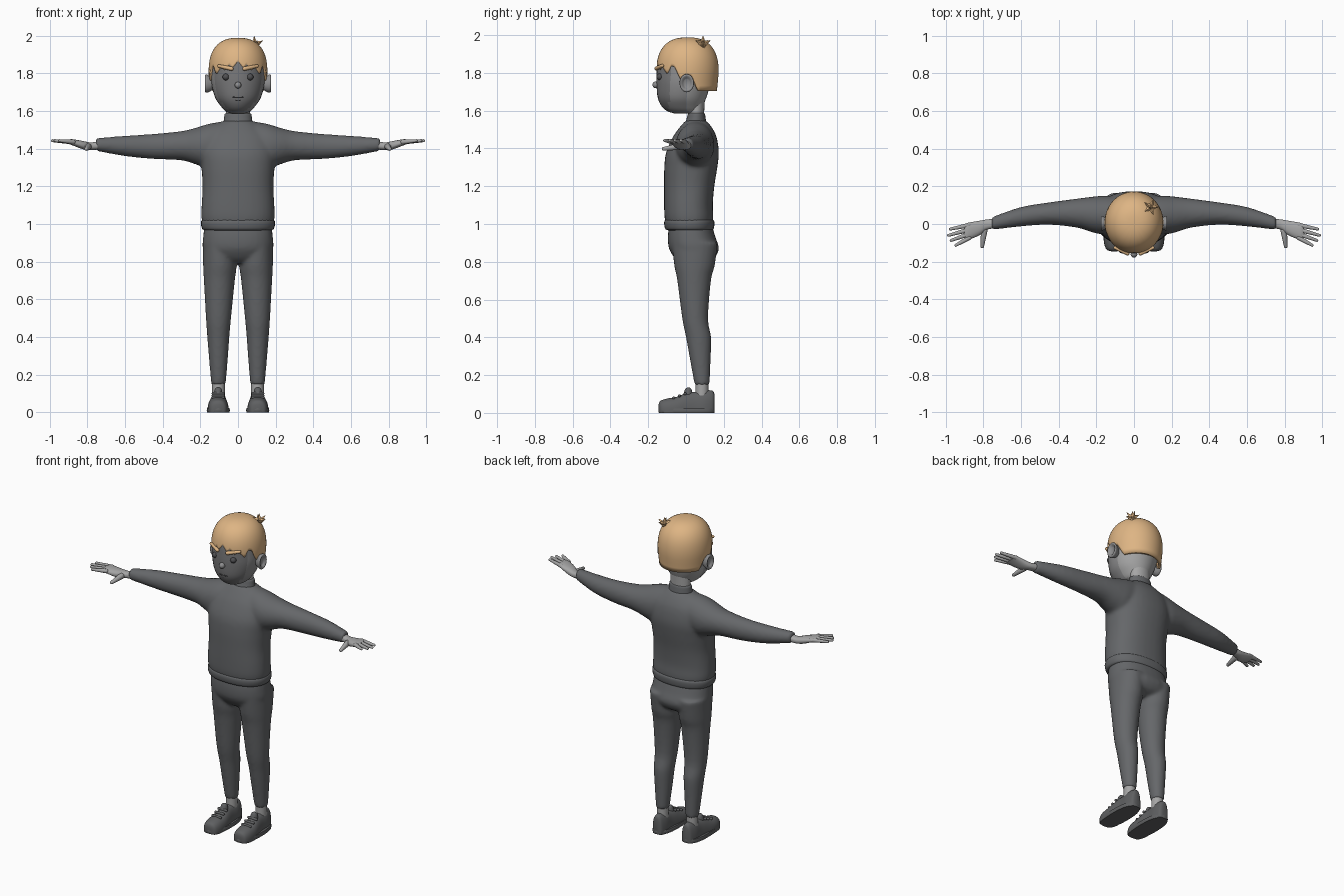
import bpy, bmesh, math
from mathutils import Vector, Matrix

cube = bpy.data.objects.get("Cube")
if cube:
    bpy.data.objects.remove(cube, do_unlink=True)


def material(name, r, g, b):
    m = bpy.data.materials.new(name)
    m.use_nodes = True
    m.diffuse_color = (r, g, b, 1)
    m.node_tree.nodes["Principled BSDF"].inputs["Base Color"].default_value = (r, g, b, 1)
    return m


CLOTH = material("charcoal cloth", .13, .135, .142)
SHOE = material("dark shoe grey", .115, .118, .122)
SKIN = material("light grey skin", .38, .38, .38)
CHEEK = material("mid grey skin", .27, .27, .275)
FACE = material("face grey", .19, .19, .195)
HAIR = material("sandy hair", .73, .46, .23)
EYE = material("eye grey", .08, .08, .085)


def refine(rows, steps=4):
    """Catmull-Rom interpolation of section rows."""
    out = []
    for i in range(len(rows) - 1):
        quad = [rows[max(i - 1, 0)], rows[i], rows[i + 1], rows[min(i + 2, len(rows) - 1)]]
        for k in range(steps):
            t = k / steps
            out.append([(2 * b + (c - a) * t + (2 * a - 5 * b + 4 * c - d) * t * t
                         + (3 * b - a - 3 * c + d) * t ** 3) / 2 for a, b, c, d in zip(*quad)])
    return out + [list(rows[-1])]


def loft(bm, rows, axis="z", power=2.0, n=36, flip=1):
    """Skin rounded sections given as (station, u0, u1, v0, v1)."""
    rings = []
    for s, u0, u1, v0, v1 in refine(rows):
        ring = []
        for k in range(n):
            c, w = math.cos(math.tau * k / n), math.sin(math.tau * k / n)
            u = (u0 + u1) / 2 + (u1 - u0) / 2 * math.copysign(abs(c) ** (2 / power), c)
            v = (v0 + v1) / 2 + (v1 - v0) / 2 * math.copysign(abs(w) ** (2 / power), w)
            x, y, z = {"z": (v, u, s), "x": (s, u, v), "y": (u, s, v)}[axis]
            ring.append(bm.verts.new((x * flip, y, max(z, 0))))
        rings.append(ring)
    for a, b in zip(rings, rings[1:]):
        for k in range(n):
            bm.faces.new((a[k], a[k - 1], b[k - 1], b[k]))
    bm.faces.new(rings[0])
    bm.faces.new(rings[-1])


def capsule(bm, a, b, ra, rb=None):
    a, b = Vector(a), Vector(b)
    rb = rb or ra
    d = b - a
    rot = d.to_track_quat("Z", "Y") if d.length > 0 else Matrix.Identity(3)
    for v in bmesh.ops.create_uvsphere(bm, u_segments=14, v_segments=10, radius=1)["verts"]:
        top = v.co.z > .01
        v.co = (b if top else a) + rot @ (v.co * (rb if top else ra))


def finish(bm, name, mat, mirror=False, voxel=0, smooth=4, angle=50):
    bmesh.ops.recalc_face_normals(bm, faces=bm.faces[:])
    me = bpy.data.meshes.new(name)
    bm.to_mesh(me)
    bm.free()
    me.materials.append(mat)
    ob = bpy.data.objects.new(name, me)
    bpy.context.collection.objects.link(ob)
    bpy.ops.object.select_all(action="DESELECT")
    ob.select_set(True)
    bpy.context.view_layer.objects.active = ob
    if voxel:
        m = ob.modifiers.new("blend", "REMESH")
        m.mode, m.voxel_size, m.use_smooth_shade = "VOXEL", voxel, True
        m = ob.modifiers.new("soften", "SMOOTH")
        m.factor, m.iterations = .5, smooth
    elif angle:
        bpy.ops.object.shade_smooth_by_angle(angle=math.radians(angle))
    if mirror:
        ob.modifiers.new("mirror", "MIRROR")
    return ob


def lofted(name, rows, mat, axis="z", power=2.0, mirror=False):
    bm = bmesh.new()
    loft(bm, rows, axis, power)
    return finish(bm, name, mat, mirror)


def wide(rows):
    """Expand (z, y0, y1, half width) to centred sections."""
    return [(z, a, b, -w, w) for z, a, b, w in rows]


# Sweater: torso and sleeves blended into one skin
bm = bmesh.new()
loft(bm, wide([(.98, -.1, .138, .182), (1.03, -.113, .145, .194), (1.1, -.116, .142, .193),
               (1.2, -.116, .15, .188), (1.3, -.115, .166, .194), (1.38, -.105, .174, .2),
               (1.46, -.07, .162, .18), (1.51, -.035, .138, .13), (1.55, 0, .105, .075)]), power=2.3)
for side in (1, -1):
    loft(bm, [(.05, -.03, .14, 1.36, 1.548), (.15, -.055, .15, 1.3, 1.533), (.22, -.045, .145, 1.315, 1.512),
              (.3, -.02, .135, 1.338, 1.493), (.45, -.004, .115, 1.345, 1.478),
              (.6, -.013, .09, 1.36, 1.468), (.755, -.032, .037, 1.388, 1.456)], "x", flip=side)
finish(bm, "sweater", CLOTH, voxel=.011, smooth=6)
lofted("sweater_hem", wide([(.966, -.09, .13, .17), (.972, -.108, .145, .188), (.995, -.115, .15, .196),
                            (1.015, -.114, .149, .195), (1.025, -.105, .14, .185)]), CLOTH, power=2.3)
lofted("collar", wide([(1.53, -.006, .108, .078), (1.56, .004, .104, .074), (1.582, .01, .1, .071),
                       (1.588, .016, .094, .064)]), CLOTH)

# Trousers: hips and two legs blended
bm = bmesh.new()
loft(bm, wide([(.99, -.09, .138, .178), (.93, -.096, .156, .185), (.87, -.09, .174, .187),
               (.82, -.06, .15, .16), (.795, -.03, .1, .11)]), power=2.3)
for side in (1, -1):
    loft(bm, [(.9, -.075, .168, .01, .187), (.78, -.062, .152, .007, .185), (.7, -.046, .132, .017, .181),
              (.5, -.02, .117, .037, .17), (.4, 0, .133, .046, .163), (.3, .018, .131, .053, .155),
              (.15, .045, .125, .065, .142)], flip=side)
finish(bm, "trousers", CLOTH, voxel=.01)

# Ankles and shoes
lofted("ankles", [(.08, .05, .118, .07, .137), (.2, .05, .118, .07, .137)], SKIN, mirror=True)
lofted("shoes", [(-.145, .09, .12, .01, .045), (-.135, .065, .146, -.03, .064), (-.1, .052, .159, -.05, .076),
                 (-.05, .05, .161, -.06, .085), (0, .055, .154, -.08, .104), (.05, .06, .148, -.09, .112),
                 (.1, .06, .147, -.09, .12), (.14, .07, .135, -.07, .117), (.15, .085, .12, 0, .1)],
       SHOE, "y", 2.4, True)
lofted("shoe_soles", [(0, -.144, .15, .046, .164), (.012, -.147, .152, .043, .166), (.024, -.145, .15, .046, .164)],
       SHOE, power=2.5, mirror=True)
bm = bmesh.new()
capsule(bm, (.105, .01, .085), (.105, .012, .115), .028, .02)
for i in range(3):
    y, z = -.065 + i * .03, .079 + i * .011
    capsule(bm, (.078, y, z), (.132, y, z), .008)
finish(bm, "shoe_tongues_and_laces", SHOE, True)

# Hands: palm, four fingers and thumb
bm = bmesh.new()
loft(bm, [(.74, -.024, .028, 1.395, 1.44), (.78, -.03, .024, 1.393, 1.432), (.82, -.06, .017, 1.396, 1.44),
          (.88, -.083, .007, 1.418, 1.45), (.9, -.076, -.002, 1.425, 1.446)], "x", 2.3)
for y, tip_x, tip_y in ((-.006, .975, -.027), (-.03, .984, -.06), (-.053, .97, -.087), (-.073, .945, -.113)):
    capsule(bm, (.875, y, 1.435), (tip_x, tip_y, 1.442), .013, .008)
capsule(bm, (.795, -.035, 1.41), (.805, -.118, 1.398), .018, .01)
finish(bm, "hands", SKIN, True)

# Head: jaw sections below, rounded dome above
def dome(z, height):
    h = min(max((z - 1.8) / height, 0), 1)
    return max(1 - h ** 2.5, 0) ** .4


rows = [(1.585, -.06, .05, .035), (1.598, -.1, .075, .065), (1.625, -.13, .09, .091), (1.67, -.15, .108, .121),
        (1.74, -.156, .13, .14)]
for z in (1.8, 1.86, 1.91, 1.94, 1.96, 1.968):
    s = dome(z, .17)
    rows.append((z, -.003 - .153 * s, -.003 + .153 * s, .143 * s))
head = lofted("head", wide(rows), SKIN)
head.data.materials.append(CHEEK)
head.data.materials.append(FACE)
for f in head.data.polygons:
    f.material_index = 2 if f.normal.y < -.45 else 1 if f.normal.y < .1 else 0
lofted("neck", wide([(1.54, .018, .094, .062), (1.68, .0, .1, .066)]), SKIN)
lofted("ears", [(.13, -.02, .025, 1.715, 1.775), (.155, -.03, .037, 1.7, 1.788), (.17, -.034, .042, 1.698, 1.794),
                (.175, -.027, .035, 1.708, 1.785), (.163, -.012, .02, 1.722, 1.768)], CHEEK, "x", mirror=True)

# Hair cap: columns rising from a ragged hairline to the crown
HAIRLINE = [(0, 1.865), (.2, 1.825), (.3, 1.848), (.5, 1.815), (.6, 1.838), (.85, 1.795), (1, 1.84),
            (1.15, 1.83), (1.35, 1.76), (1.7, 1.78), (1.95, 1.705), (3.2, 1.705)]


def hairline(a):
    for (a0, z0), (a1, z1) in zip(HAIRLINE, HAIRLINE[1:]):
        if a <= a1:
            return z0 + (z1 - z0) * (a - a0) / (a1 - a0)


bm = bmesh.new()
columns, levels, crown = 128, 16, 1.988
top = bm.verts.new((0, .008, crown))
grid = []
for k in range(columns):
    a = math.tau * k / columns
    base = hairline(min(a, math.tau - a))
    col = []
    for j in range(levels):
        z = base + (crown - base) * math.sin(math.pi / 2 * j / levels)
        s = dome(z, crown - 1.8) * (1 - .6 * max(1.8 - z, 0))
        col.append(bm.verts.new((.156 * s * math.sin(a), .008 - .165 * s * math.cos(a), z)))
    grid.append(col)
for k in range(columns):
    a, b = grid[k - 1], grid[k]
    for j in range(levels - 1):
        bm.faces.new((a[j], b[j], b[j + 1], a[j + 1]))
    bm.faces.new((a[-1], b[-1], top))
hair = finish(bm, "hair", HAIR)
shell = hair.modifiers.new("thickness", "SOLIDIFY")
shell.thickness, shell.offset = .018, -1

# Spiky tuft near the crown
bm = bmesh.new()
for i in range(6):
    a = math.tau * i / 5
    lean = Vector((math.cos(a), math.sin(a), .55)) if i < 5 else Vector((-.1, 0, 1))
    lean.normalize()
    place = Matrix.Translation(Vector((.09, .09, 1.95)) + lean * .022) @ lean.to_track_quat("Z", "Y").to_matrix().to_4x4()
    bmesh.ops.create_cone(bm, cap_ends=True, segments=4, radius1=.02, radius2=0, depth=.054, matrix=place)
finish(bm, "hair_tuft", HAIR, angle=0)

# Facial features
bm = bmesh.new()
capsule(bm, (.035, -.156, 1.824), (.1, -.126, 1.838), .011, .009)
finish(bm, "eyebrows", HAIR, True)
bm = bmesh.new()
capsule(bm, (.064, -.138, 1.78), (.064, -.138, 1.78), .018)
finish(bm, "eyes", EYE, True)
bm = bmesh.new()
capsule(bm, (0, -.16, 1.737), (0, -.16, 1.737), .018)
finish(bm, "nose", CHEEK)
bm = bmesh.new()
capsule(bm, (-.024, -.147, 1.672), (.024, -.147, 1.672), .004)
capsule(bm, (-.01, -.143, 1.656), (.01, -.143, 1.656), .003)
finish(bm, "mouth", EYE)
